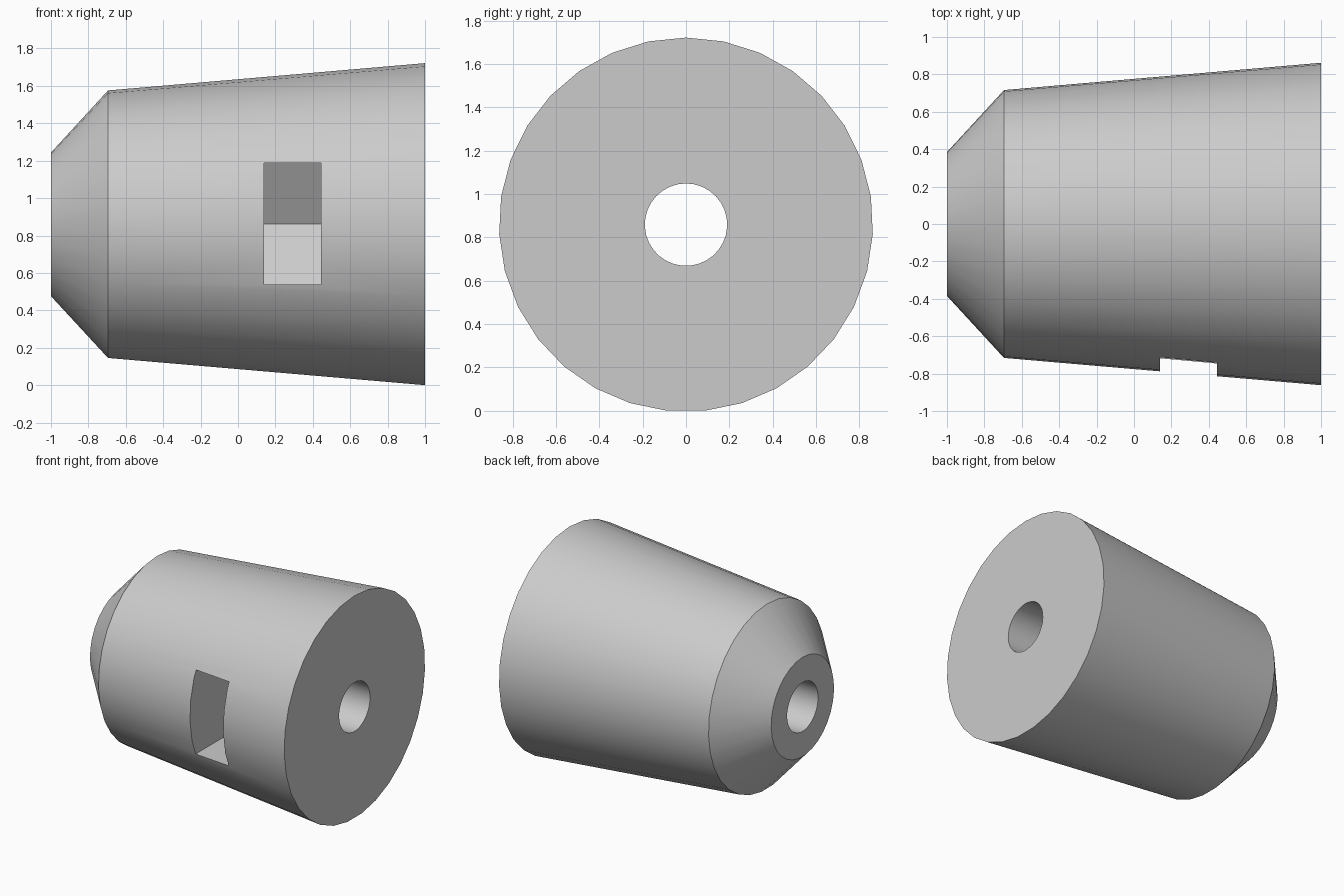
import bpy, bmesh, math

if "Cube" in bpy.data.objects:
    bpy.data.objects.remove(bpy.data.objects["Cube"])

SIDES = 31
R_BACK, R_SHOULDER, R_FRONT, R_BORE = 0.863, 0.717, 0.385, 0.19
AXIS_Z = R_BACK * math.cos(math.pi / SIDES)   # flat side rests on the ground


def make_object(name, bm):
    bmesh.ops.recalc_face_normals(bm, faces=bm.faces)
    mesh = bpy.data.meshes.new(name)
    bm.to_mesh(mesh)
    bm.free()
    obj = bpy.data.objects.new(name, mesh)
    bpy.context.collection.objects.link(obj)
    return obj


grey = bpy.data.materials.new("light grey")
grey.diffuse_color = (0.6, 0.6, 0.6, 1)
grey.use_nodes = True
grey.node_tree.nodes["Principled BSDF"].inputs["Base Color"].default_value = grey.diffuse_color

# Tapered body with a chamfered nose and a through bore, turned about the x axis
profile = [(-1, R_BORE), (-1, R_FRONT), (-0.695, R_SHOULDER), (1, R_BACK), (1, R_BORE)]
bm = bmesh.new()
rings = []
for x, r in profile:
    ring = []
    for i in range(SIDES):
        a = 2 * math.pi * i / SIDES
        ring.append(bm.verts.new((x, r * math.sin(a), AXIS_Z + r * math.cos(a))))
    rings.append(ring)
for k, ring in enumerate(rings):
    nxt = rings[(k + 1) % len(rings)]
    for i in range(SIDES):
        j = (i + 1) % SIDES
        bm.faces.new((ring[i], ring[j], nxt[j], nxt[i]))
body = make_object("tapered_body", bm)
body.data.materials.append(grey)

# Hexagonal nut pocket, open towards the front side
H = 0.325                      # half the distance across flats
corner = H / math.sqrt(3)
outline = [(-1.2, -H), (corner, -H), (2 * corner, 0), (corner, H), (-1.2, H)]
bm = bmesh.new()
face = bm.faces.new([bm.verts.new((0.14, y, AXIS_Z + 0.004 + z)) for y, z in outline])
ext = bmesh.ops.extrude_face_region(bm, geom=[face])
bmesh.ops.translate(bm, vec=(0.303, 0, 0),
                    verts=[v for v in ext["geom"] if isinstance(v, bmesh.types.BMVert)])
cutter = make_object("pocket_cutter", bm)
cutter.data.materials.append(grey)
cutter.hide_render = True

# Cut the pocket, then shade smooth with sharp rims
mod = body.modifiers.new("pocket", 'BOOLEAN')
mod.operation = 'DIFFERENCE'
mod.solver = 'EXACT'
mod.object = cutter
bpy.context.view_layer.objects.active = body
bpy.ops.object.select_all(action='DESELECT')
body.select_set(True)
bpy.ops.object.modifier_apply(modifier=mod.name)
bpy.data.objects.remove(cutter, do_unlink=True)
bpy.ops.object.shade_smooth_by_angle(angle=math.radians(30))
